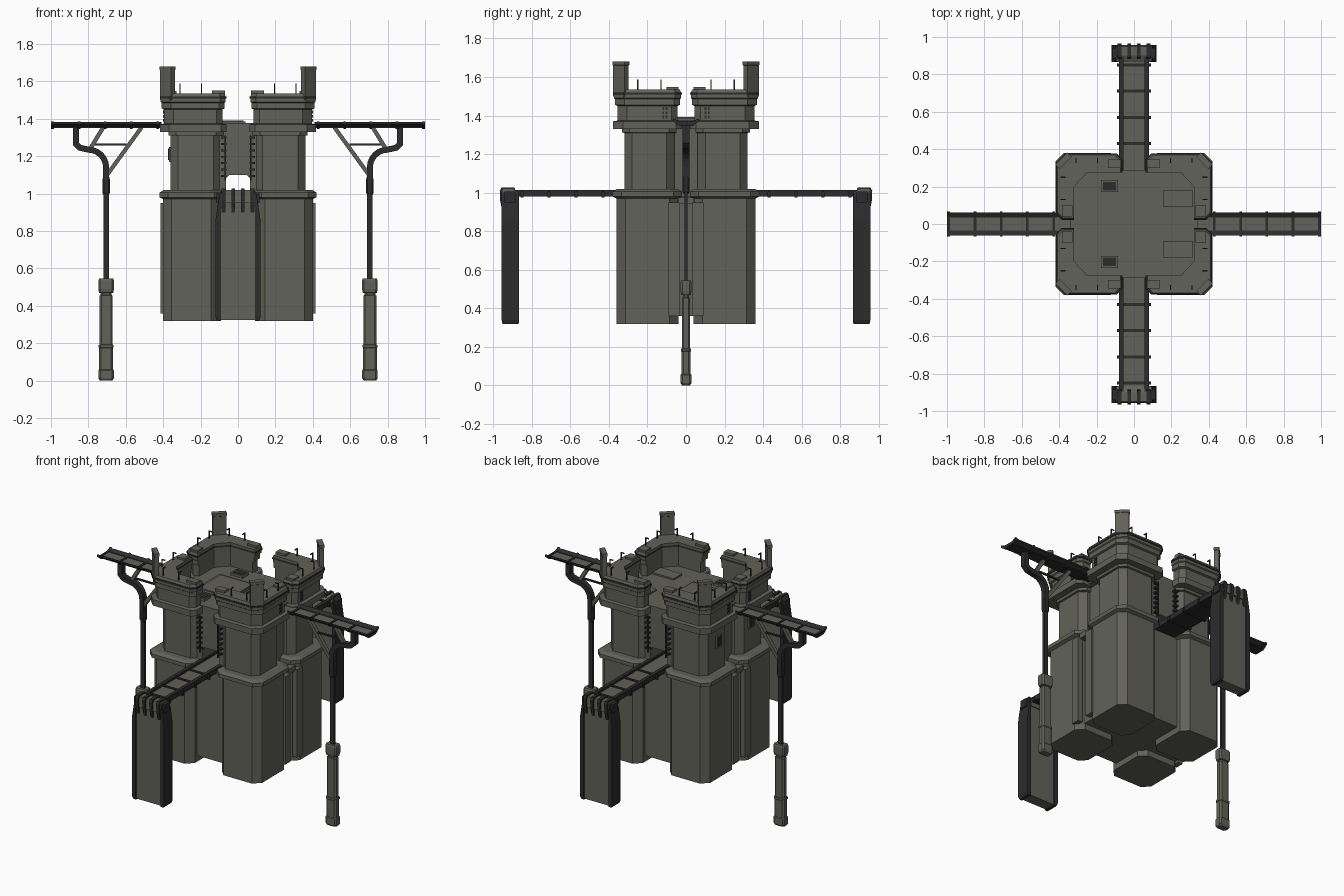
import bpy, bmesh, math
from mathutils import Vector

if "Cube" in bpy.data.objects:
    bpy.data.objects.remove(bpy.data.objects["Cube"])


def material(name, col):
    m = bpy.data.materials.new(name)
    m.diffuse_color = (*col, 1)
    m.use_nodes = True
    m.node_tree.nodes["Principled BSDF"].inputs["Base Color"].default_value = m.diffuse_color
    return m


GREY = material("weathered_grey", (0.120, 0.122, 0.100))
DARK = material("dark_metal", (0.025, 0.025, 0.027))


def make(name, mat, solids, mirror=""):
    """Each solid is a list of rings that are skinned and capped."""
    bm = bmesh.new()
    for rings in solids:
        vs = [[bm.verts.new(p) for p in r] for r in rings]
        n = len(vs[0])
        for a, b in zip(vs, vs[1:]):
            for i in range(n):
                bm.faces.new((a[i], a[(i + 1) % n], b[(i + 1) % n], b[i]))
        bm.faces.new(vs[0][::-1])
        bm.faces.new(vs[-1])
    bmesh.ops.recalc_face_normals(bm, faces=bm.faces)
    me = bpy.data.meshes.new(name)
    bm.to_mesh(me)
    bm.free()
    me.materials.append(mat)
    ob = bpy.data.objects.new(name, me)
    bpy.context.collection.objects.link(ob)
    if mirror:
        mod = ob.modifiers.new("mirror", "MIRROR")
        mod.use_axis = ("x" in mirror, "y" in mirror, False)
        mod.use_mirror_merge = False
    return ob


def box(x0, x1, y0, y1, z0, z1):
    return [[(x0, y0, z), (x1, y0, z), (x1, y1, z), (x0, y1, z)] for z in (z0, z1)]


def stack(x0, x1, y0, y1, c, levels):
    """Chamfered rectangle grown by an offset at each height."""
    rings = []
    for z, o in levels:
        a, b, d, e = x0 - o, x1 + o, y0 - o, y1 + o
        rings.append([(x, y, z) for x, y in (
            (a + c, d), (b - c, d), (b, d + c), (b, e - c),
            (b - c, e), (a + c, e), (a, e - c), (a, d + c))])
    return rings


def ribbon(path, w, d):
    """Bar of width w and depth d following a path in the xz plane."""
    pts = [Vector((x, 0, z)) for x, z in path]
    rings = []
    for i, p in enumerate(pts):
        t1 = (p - pts[i - 1]).normalized() if i else (pts[1] - p).normalized()
        t2 = (pts[i + 1] - p).normalized() if i < len(pts) - 1 else t1
        t = (t1 + t2).normalized()
        n = Vector((-t.z, 0, t.x)) * (w / 2 / max(t.dot(t1), 0.5))
        y = Vector((0, d / 2, 0))
        rings.append([p + n + y, p + n - y, p - n - y, p - n + y])
    return rings


# Lower keep: four corner blocks with a collar, and a recessed core
make("corner_block", GREY, [stack(.10, .40, .04, .36, .045, [
    (.32, 0), (.97, 0), (.98, .02), (1.005, .02), (1.018, 0)])], "xy")
make("lower_core", GREY, [box(-.36, .36, -.29, .29, .36, .98)])
make("side_pilaster", GREY, [box(.38, .415, .035, .09, .36, .95)], "xy")
make("side_bracket", GREY, [box(.34, .40, -.04, .04, .94, .975)], "x")

# Upper towers and core with a tunnel running front to back
make("upper_tower", GREY, [stack(.09, .36, .06, .32, .04, [
    (1.0, 0), (1.31, 0), (1.312, .012), (1.335, .012)])], "xy")
make("upper_core", GREY, [box(-.30, .30, -.29, .29, 1.10, 1.36)])
make("tunnel_side", GREY, [box(.065, .30, -.29, .29, .97, 1.10)], "x")
make("tunnel_haunch", GREY, [[[(.066, y, 1.10), (.066, y, 1.08), (.045, y, 1.10)]
                              for y in (-.285, .285)]], "x")
make("roof_deck", GREY, [box(-.34, .34, -.29, .29, 1.34, 1.378)])


# Battlements: an L-shaped rim over each tower
def rim(z, o):
    X, Y, xi, yi, c, d = .40 + o, .36 + o, .08 - o, .04 - o, .03, .05
    return [(x, y, z) for x, y in (
        (xi, .275), (xi, Y - c), (xi + c, Y), (X - d, Y), (X, Y - d), (X, yi + c),
        (X - c, yi), (.32, yi), (.32, .20), (.25, .275))]


make("battlement", GREY, [[rim(z, o) for z, o in (
    (1.33, .018), (1.37, .018), (1.374, -.004), (1.45, -.004), (1.455, .008),
    (1.485, .008), (1.49, .014), (1.508, .014))]], "xy")
make("battlement_trim", DARK, [[rim(z, .018) for z in (1.508, 1.520)]], "xy")
make("battlement_cap", GREY, [[rim(z, o) for z, o in ((1.520, .014), (1.536, .008))]], "xy")
make("rim_block", GREY, [box(.07, .14, .30, .345, 1.53, 1.55),
                         box(.33, .385, .04, .10, 1.53, 1.548)], "xy")


# Diagonal plates standing on the corners
def plate(z, w, t):
    u, v = Vector((1, -1, 0)).normalized() * w, Vector((1, 1, 0)).normalized() * t
    p = Vector((.377, .338, z))
    return [p + u + v, p - u + v, p - u - v, p + u - v]


make("corner_plate", GREY, [[plate(1.5, .042, .015), plate(1.66, .042, .015),
                             plate(1.662, .045, .017), plate(1.68, .045, .017)]], "xy")

# Thin hooked rods on the rim
rods = []
for x, y, dx, dy in ((.195, .35, 0, -1), (.31, .35, 0, -1), (.39, .13, -1, 0), (.39, .25, -1, 0)):
    rods.append(box(x - .003, x + .003, y - .003, y + .003, 1.53, 1.585))
    x2, y2 = x + dx * .02, y + dy * .02
    rods.append(box(min(x, x2) - .003, max(x, x2) + .003, min(y, y2) - .003,
                    max(y, y2) + .003, 1.582, 1.588))
make("hooked_rod", DARK, rods, "xy")

# Roof details: hatch platform, vents and pads
make("roof_platform", GREY, [box(-.23, .04, -.135, .135, 1.37, 1.385),
                             box(-.21, .03, -.115, .115, 1.38, 1.392)])
make("roof_vent", GREY, [box(-.175, -.085, .17, .235, 1.37, 1.395)], "y")
make("roof_vent_grille", DARK, [box(-.165, -.095, .18, .225, 1.39, 1.398)], "y")
make("roof_pad", GREY, [box(.155, .315, .09, .18, 1.37, 1.388)], "y")

# Small dark windows
make("slot_window", DARK, [box(.394, .400, y, y + .010, z, z + .014)
                           for y in (.097, .113) for z in (1.385, 1.407, 1.429)], "xy")
make("tower_window_frame", GREY, [box(-.37, -.355, .145, .20, 1.17, 1.25)], "y")
make("tower_window", DARK, [box(-.374, -.36, .155, .19, 1.18, 1.24)], "y")

# Ladders in the front and back recesses
make("ladder", DARK,
     [box(.064, .071, y, y + .008, 1.07, 1.31) for y in (.265, .305)] +
     [box(.062, .09, .265, .313, 1.09 + i * .034, 1.10 + i * .034) for i in range(7)], "xy")

# Low chutes to the front and back
make("low_chute_bed", DARK, [box(-.08, .08, -.90, .90, .98, .992)])
make("low_chute_floor", GREY, [box(-.057, .057, -.89, .89, .99, 1.0)])
make("low_chute_rail", DARK, [box(.057, .08, -.90, .90, .98, 1.015)], "x")
make("low_chute_rib", DARK, [box(-.09, .09, y - .008, y + .008, .974, 1.006)
                             for y in (.43, .57, .71, .85)], "y")

# Hanging slabs at the ends of the low chutes
make("slab_panel", GREY, [box(-.092, .092, .872, .948, .325, .97)], "y")
make("slab_side", DARK, [[[(.092, y0, z), (x, y0, z), (x, y1, z), (.092, y1, z)]
                          for z, x, y0, y1 in ((.32, .112, .868, .952), (.34, .12, .865, .956),
                                               (.86, .12, .865, .956), (.94, .108, .865, .956),
                                               (1.0, .098, .868, .956))]], "xy")
make("slab_side_tab", DARK, [box(.085, .115, .885, .94, .95, 1.005)], "xy")
make("slab_head", GREY, [[[(x, .866, .95), (x, .866, 1.0), (x, .90, 1.018),
                           (x, .95, 1.018), (x, .957, .95)] for x in (-.09, .09)]], "y")
make("slab_finger", DARK, [[[(x + s, .88, 1.0), (x + s, .89, 1.026), (x + s, .957, 1.026),
                             (x + s, .966, 1.01), (x + s, .964, .96), (x + s, .952, .90),
                             (x + s, .945, .95)] for s in (-.010, .010)]
                           for x in (.026, .078)], "xy")

# High chutes to the sides: flat floor between tilted wings
make("high_chute_bed", DARK, [box(.31, 1.0, -.04, .04, 1.352, 1.360)], "x")
make("high_chute_floor", GREY, [box(.31, .995, -.037, .037, 1.358, 1.366)], "x")
make("high_chute_wing", DARK, [[[(x, .034, 1.354), (x, .062, 1.372), (x, .062, 1.383),
                                 (x, .036, 1.370)] for x in (.41, 1.0)]], "xy")
make("high_chute_rib", DARK, [[[(x + s, y, z) for y, z in (
    (-.036, 1.346), (.036, 1.346), (.068, 1.37), (.068, 1.385),
    (.036, 1.371), (-.036, 1.371), (-.068, 1.385), (-.068, 1.37))]
    for s in (-.007, .007)] for x in (.43, .57, .71, .85, .992)], "x")

# Hanging arm below each high chute
arc = [(.80 - .095 * math.sin(a), 1.14 + .095 * math.cos(a))
       for a in (math.radians(15 * i) for i in range(7))]
make("arm_pipe", DARK, [ribbon([(.866, 1.355), (.866, 1.265), (.845, 1.245)] + arc +
                               [(.705, 1.07)], .032, .036)], "x")
make("arm_sleeve", DARK, [stack(.685, .725, -.018, .018, .008, [
    (.995, -.004), (1.005, 0), (1.075, 0), (1.09, -.004)])], "x")
make("arm_brace", GREY, [ribbon([(.515, 1.355), (.70, 1.10)], .022, .024),
                         ribbon([(.72, 1.355), (.79, 1.24)], .022, .024)], "x")
make("arm_tie", DARK, [box(.595, .765, -.006, .006, 1.258, 1.268)], "x")
make("arm_pole", DARK, [box(.690, .720, -.009, .009, .53, 1.0)], "x")

# Counterweights
make("counterweight", GREY, [stack(.668, .742, -.024, .024, .010, [
    (0, -.004), (.012, .004), (.055, .004), (.06, 0), (.175, 0), (.178, .003),
    (.19, .003), (.193, -.002), (.455, -.002), (.457, -.008), (.468, -.008),
    (.470, .001), (.49, .005), (.535, .005), (.545, .001)])], "x")
